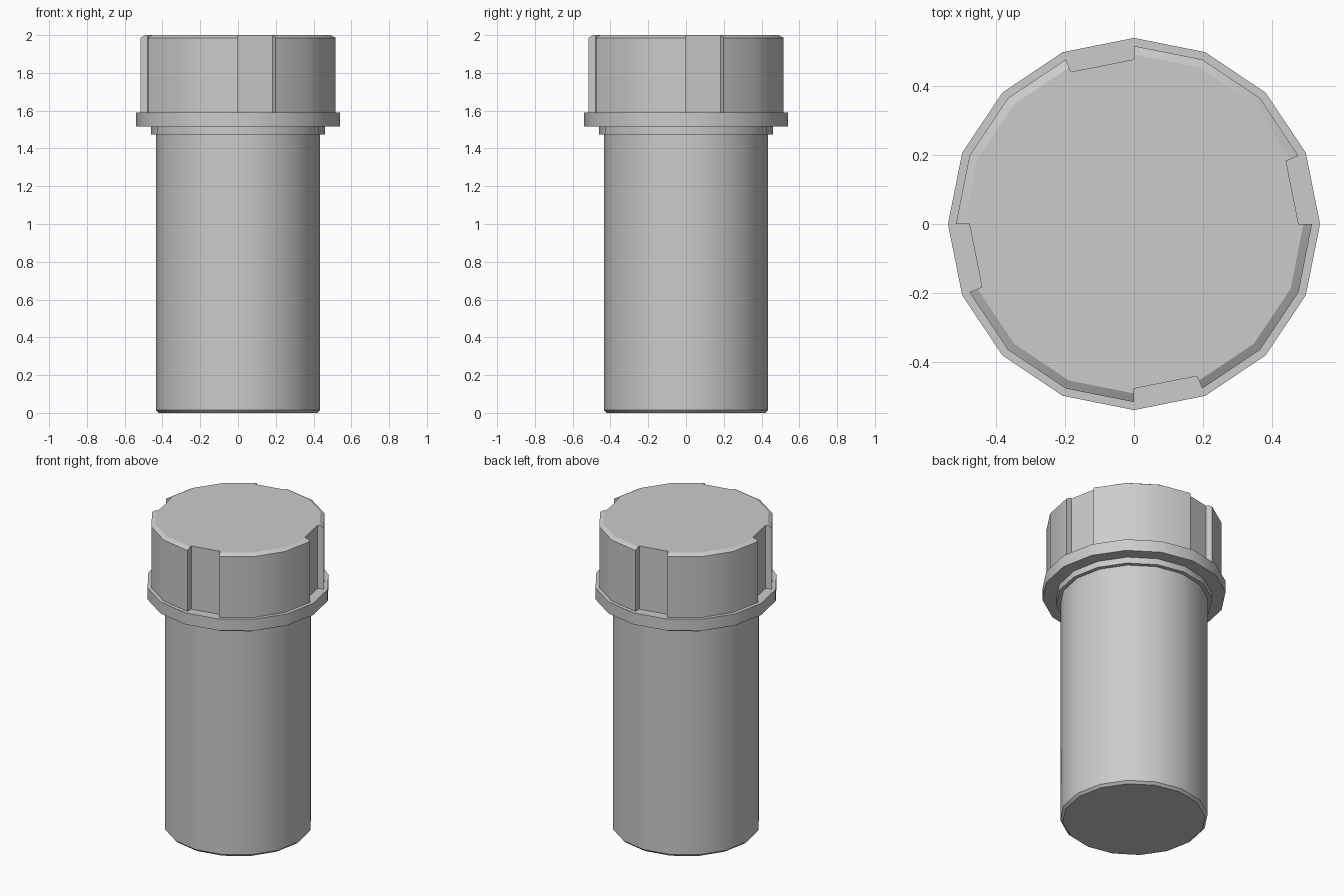
import bpy, bmesh, math

if "Cube" in bpy.data.objects:
    bpy.data.objects.remove(bpy.data.objects["Cube"])

N = 16


def ring(radius):
    return [(radius, i) for i in range(N)]


def loft(name, sections):
    """Stack of (z, [(radius, step), ...]) outlines, closed at both ends."""
    bm = bmesh.new()
    loops = []
    for z, pts in sections:
        loops.append([bm.verts.new((r * math.cos(math.tau * i / N),
                                    r * math.sin(math.tau * i / N), z))
                      for r, i in pts])
    for a, b in zip(loops, loops[1:]):
        n = len(a)
        for k in range(n):
            m = (k + 1) % n
            bm.faces.new((a[k], a[m], b[m], b[k]))
    bm.faces.new(loops[0][::-1])
    bm.faces.new(loops[-1])
    bmesh.ops.recalc_face_normals(bm, faces=bm.faces)
    mesh = bpy.data.meshes.new(name)
    bm.to_mesh(mesh)
    bm.free()
    ob = bpy.data.objects.new(name, mesh)
    bpy.context.collection.objects.link(ob)
    bpy.ops.object.select_all(action='DESELECT')
    ob.select_set(True)
    bpy.context.view_layer.objects.active = ob
    bpy.ops.object.shade_smooth_by_angle(angle=math.radians(28))
    return ob


def notched(radius, inner):
    """Outline with one facet in every four set inward."""
    pts = []
    for i in range(N):
        if i % 4 == 0:
            pts += [(radius, i), (inner, i)]
        elif i % 4 == 1:
            pts += [(inner, i), (radius, i)]
        else:
            pts.append((radius, i))
    return pts


# Long body with a small bevel at the foot
loft("body", [(0, ring(0.42)), (0.015, ring(0.435)), (1.475, ring(0.435))])

# Stepped collar and wide flange
loft("collar", [(1.475, ring(0.46)), (1.515, ring(0.46))])
loft("flange", [(1.515, ring(0.54)), (1.59, ring(0.54))])

# Cap with four grip notches and a bevelled rim
loft("cap", [(1.59, notched(0.517, 0.478)),
             (1.985, notched(0.517, 0.478)),
             (2.0, notched(0.492, 0.478))])
